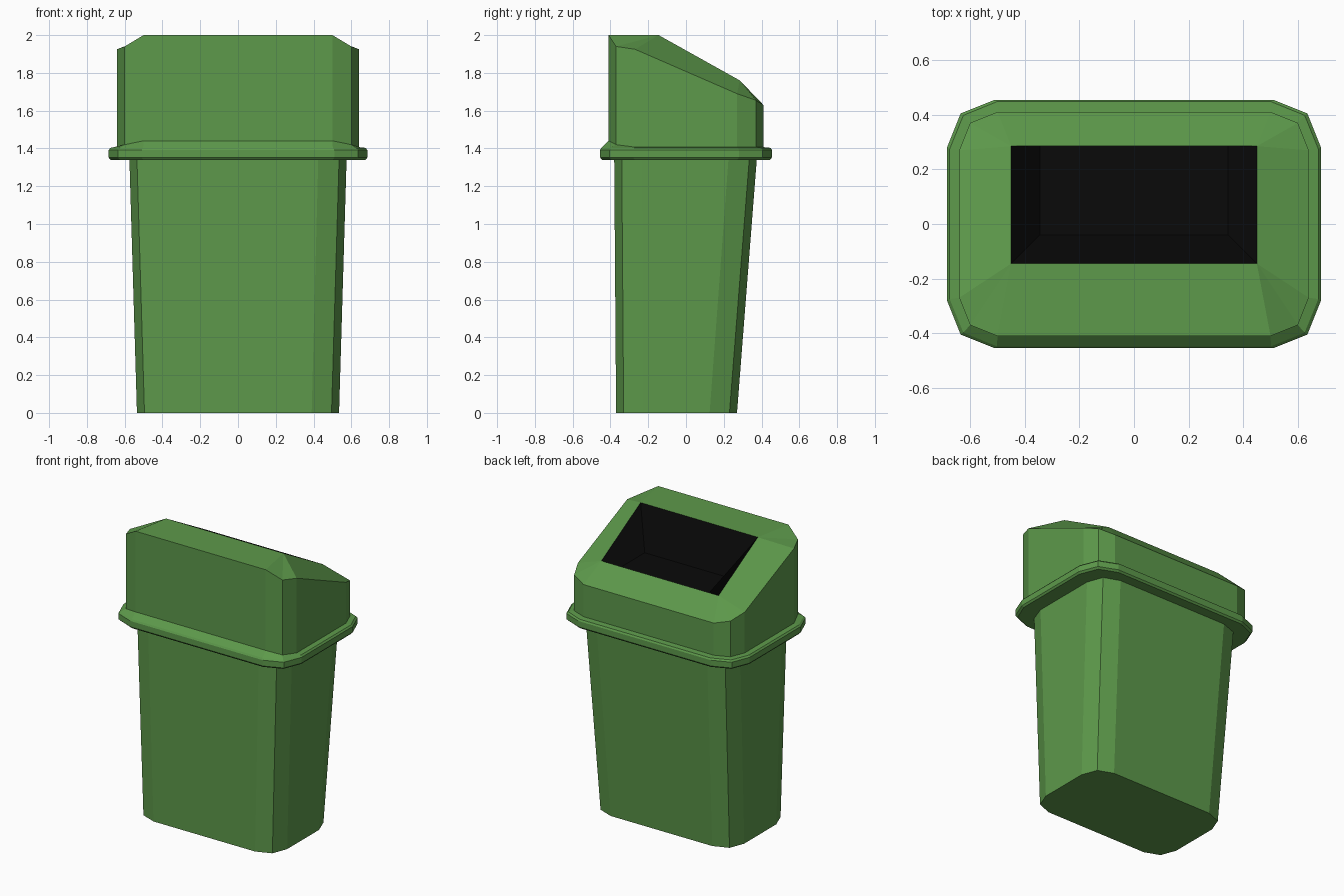
import bpy, bmesh

if "Cube" in bpy.data.objects:
    bpy.data.objects.remove(bpy.data.objects["Cube"])


def material(name, color):
    mat = bpy.data.materials.new(name)
    mat.diffuse_color = (*color, 1)
    mat.use_nodes = True
    mat.node_tree.nodes["Principled BSDF"].inputs["Base Color"].default_value = mat.diffuse_color
    return mat


GREEN = material("green_plastic", (0.11, 0.32, 0.07))
BLACK = material("dark_inside", (0.003, 0.003, 0.003))


def ring(bm, hx, y0, y1, c, m, z):
    """12-point rounded rectangle, starting at the front right corner."""
    steps = [(c, 0), (m, m), (0, c)]
    pts = [(hx - a, y0 + b) for a, b in steps]
    pts += [(hx - a, y1 - b) for a, b in steps[::-1]]
    pts += [(-x, y) for x, y in pts[::-1]]
    zs = z if isinstance(z, list) else [z] * 12
    return [bm.verts.new((x, y, h)) for (x, y), h in zip(pts, zs)]


def rect(bm, hx, y0, y1, z0, z1):
    return [bm.verts.new(p) for p in
            ((hx, y0, z0), (hx, y1, z1), (-hx, y1, z1), (-hx, y0, z0))]


def bridge(bm, lower, upper):
    n = len(lower)
    for i in range(n):
        j = (i + 1) % n
        bm.faces.new((lower[i], lower[j], upper[j], upper[i]))


def mirrored(front, back):
    """Heights for the 12 ring points, same on both sides."""
    half = front + back
    return half + half[::-1]


def finish(bm, name, mat):
    me = bpy.data.meshes.new(name)
    bm.to_mesh(me)
    bm.free()
    me.materials.append(mat)
    ob = bpy.data.objects.new(name, me)
    bpy.context.collection.objects.link(ob)
    return ob


# Tapered bin body
bm = bmesh.new()
bottom = ring(bm, 0.535, -0.37, 0.27, 0.145, 0.04, 0)
top = ring(bm, 0.575, -0.38, 0.375, 0.15, 0.04, 1.345)
bridge(bm, bottom, top)
bm.faces.new(bottom[::-1])
finish(bm, "bin_body", GREEN)

# Projecting rim, raised a little at the front where it meets the lid
bm = bmesh.new()
inner_z = mirrored([1.44, 1.42, 1.407], [1.407] * 3)
rings = [
    ring(bm, 0.56, -0.37, 0.365, 0.15, 0.04, 1.34),
    ring(bm, 0.675, -0.445, 0.445, 0.173, 0.05, 1.34),
    ring(bm, 0.685, -0.455, 0.455, 0.175, 0.05, 1.352),
    ring(bm, 0.685, -0.455, 0.455, 0.175, 0.05, 1.392),
    ring(bm, 0.675, -0.448, 0.448, 0.173, 0.05, 1.403),
    ring(bm, 0.64, -0.41, 0.41, 0.14, 0.04, inner_z),
]
for a, b in zip(rings, rings[1:]):
    bridge(bm, a, b)
finish(bm, "rim", GREEN)

# Sloping lid with a rectangular opening
HOLE = (0.45, -0.145, 0.285, 2.0, 1.76)
bm = bmesh.new()
base = ring(bm, 0.64, -0.41, 0.41, 0.14, 0.04, 1.40)
edge = ring(bm, 0.64, -0.41, 0.41, 0.14, 0.04,
            mirrored([2.0, 1.94, 1.925], [1.69, 1.655, 1.63]))
bridge(bm, base, edge)
hole = rect(bm, *HOLE)
for k in range(4):
    a, b, c, d = (edge[(3 * k + i) % 12] for i in range(4))
    bm.faces.new((a, b, hole[k]))
    bm.faces.new((b, c, hole[k]))
    bm.faces.new((c, d, hole[(k + 1) % 4], hole[k]))
finish(bm, "lid", GREEN)

# Dark recess inside the opening
bm = bmesh.new()
mouth = rect(bm, *HOLE)
floor = rect(bm, 0.345, -0.04, 0.285, 1.72, 1.72)
bridge(bm, floor, mouth)
bm.faces.new(floor[::-1])
bmesh.ops.reverse_faces(bm, faces=bm.faces[:])
finish(bm, "opening_recess", BLACK)
